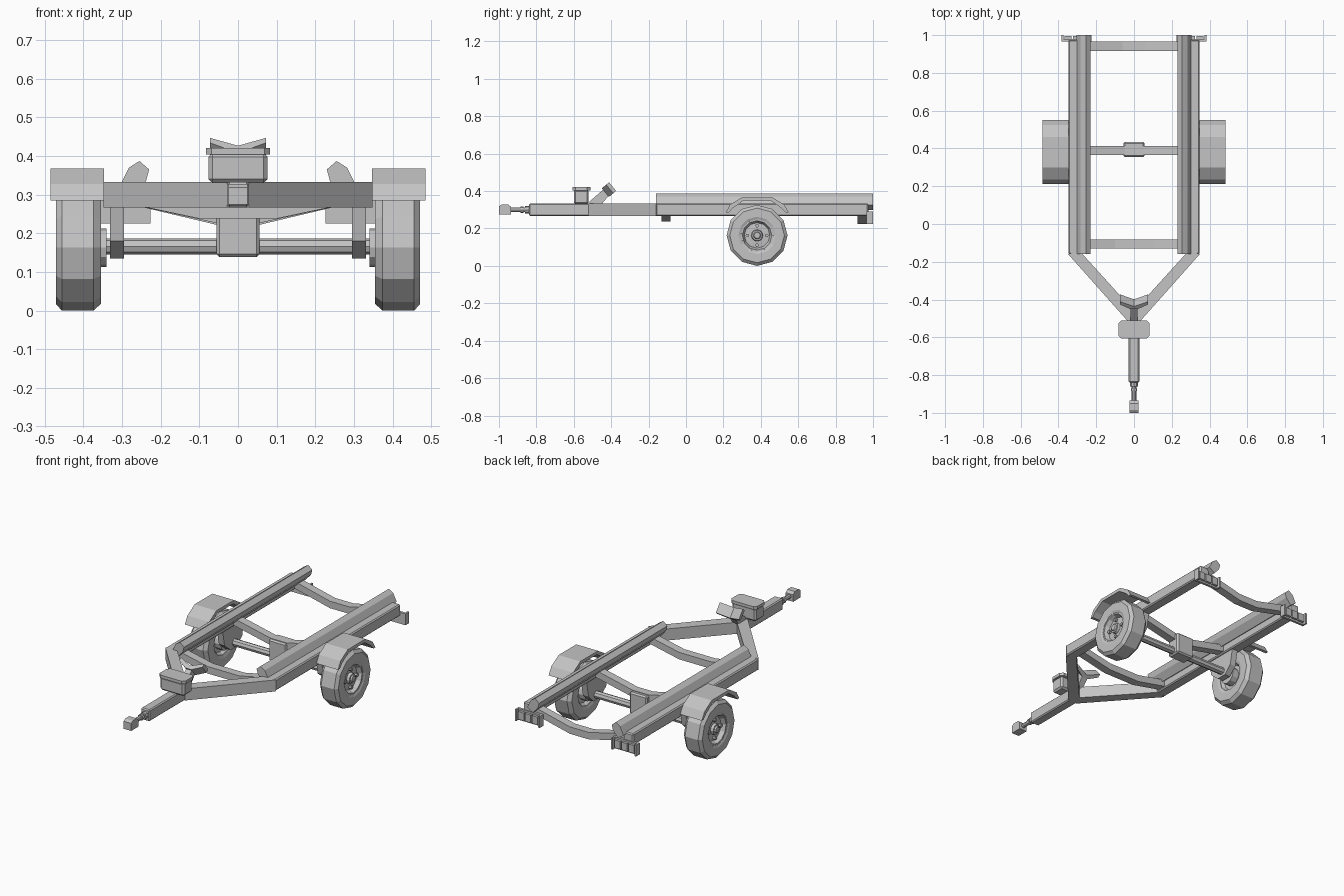
import bpy, bmesh, math
from mathutils import Vector

old = bpy.data.objects.get("Cube")
if old:
    bpy.data.objects.remove(old)

GREY = (0.55, 0.55, 0.55, 1)
metal = bpy.data.materials.new("plain grey")
metal.use_nodes = True
metal.diffuse_color = GREY
metal.node_tree.nodes["Principled BSDF"].inputs["Base Color"].default_value = GREY


def finish(name, bm, mirror=False, bevel=0):
    bmesh.ops.recalc_face_normals(bm, faces=bm.faces)
    mesh = bpy.data.meshes.new(name)
    bm.to_mesh(mesh)
    bm.free()
    mesh.materials.append(metal)
    ob = bpy.data.objects.new(name, mesh)
    bpy.context.collection.objects.link(ob)
    if bevel:
        mod = ob.modifiers.new("Chamfer", 'BEVEL')
        mod.width, mod.segments = bevel, 1
    if mirror:
        ob.modifiers.new("Mirror", 'MIRROR')
    return ob


def extrude(name, points, offset, **opts):
    """Solid from a planar 3D outline pushed along an offset."""
    bm = bmesh.new()
    face = bm.faces.new([bm.verts.new(p) for p in points])
    new = bmesh.ops.extrude_face_region(bm, geom=[face])["geom"]
    bmesh.ops.translate(bm, vec=Vector(offset),
                        verts=[v for v in new if isinstance(v, bmesh.types.BMVert)])
    return finish(name, bm, **opts)


def box(name, x, y, z, **opts):
    pts = [(x[0], y[0], z[0]), (x[1], y[0], z[0]), (x[1], y[1], z[0]), (x[0], y[1], z[0])]
    return extrude(name, pts, (0, 0, z[1] - z[0]), **opts)


def lathe(name, profile, y, z, sides, axis='X', **opts):
    """Closed (along, radius) profile turned about a line along x or y."""
    bm = bmesh.new()
    rings = []
    for i in range(sides):
        a = math.tau * i / sides
        ring = []
        for d, r in profile:
            c, s = r * math.cos(a), r * math.sin(a)
            ring.append(bm.verts.new((d, y + c, z + s) if axis == 'X' else (c, d, z + s)))
        rings.append(ring)
    n = len(profile)
    for i in range(sides):
        p, q = rings[i], rings[(i + 1) % sides]
        for j in range(n):
            k = (j + 1) % n
            bm.faces.new((p[j], p[k], q[k], q[j]))
    bmesh.ops.remove_doubles(bm, verts=bm.verts, dist=0.0001)
    return finish(name, bm, **opts)


def cylinder(name, a, b, r, y, z, sides, **opts):
    return lathe(name, [(a, 0), (a, r), (b, r), (b, 0)], y, z, sides, **opts)


LOW, HIGH = 0.267, 0.333

# Frame rails, tapered arms and drawbar
box("side_rail", (0.285, 0.348), (-0.16, 0.975), (LOW, HIGH), mirror=True, bevel=0.006)
arm = [(0.348, -0.16), (0.29, -0.14), (0.0, -0.46), (0.0, -0.5), (0.028, -0.52)]
extrude("tapered_arm", [(x, y, LOW) for x, y in arm], (0, 0, HIGH - LOW), mirror=True)
box("drawbar", (-0.028, 0.028), (-0.84, -0.48), (LOW, HIGH), bevel=0.006)

# Hitch
cylinder("hitch_collar", -0.86, -0.835, 0.02, 0, 0.3, 8, axis='Y')
cylinder("hitch_rod", -0.945, -0.83, 0.012, 0, 0.3, 8, axis='Y')
cylinder("hitch_ring", -0.885, -0.87, 0.017, 0, 0.3, 8, axis='Y')
head = [(-1, 0.275), (-0.935, 0.275), (-0.935, 0.315), (-0.95, 0.328), (-0.985, 0.328), (-1, 0.318)]
extrude("hitch_head", [(-0.024, y, z) for y, z in head], (0.048, 0, 0))

# Padded hull supports along the rails
bunk = [(0.305, 0.325), (0.282, 0.37), (0.255, 0.387), (0.23, 0.365), (0.238, 0.335), (0.27, 0.3)]
extrude("hull_support", [(x, -0.16, z) for x, z in bunk], (0, 1.16, 0), mirror=True)

# Dropped cross members: flat in the middle, rising to the rails
for name, y, low, flat in (("front", -0.13, 0.238, 0.1), ("middle", 0.365, 0.225, 0.05),
                           ("rear", 0.917, 0.223, 0.06)):
    bottom = [(-0.3, 0.28), (-flat, low), (flat, low), (0.3, 0.28)]
    top = [(x, z + 0.04) for x, z in reversed(bottom)]
    extrude(name + "_cross_member", [(x, y, z) for x, z in bottom + top], (0, 0.048, 0))

# Axle, centre block and hangers
WY, WZ = 0.38, 0.163
cylinder("axle", -0.39, 0.39, 0.021, WY + 0.01, 0.166, 8)
box("axle_block", (-0.056, 0.056), (0.355, 0.435), (0.138, 0.262), bevel=0.008)
hanger = [(0.28, 0.28), (0.3, 0.18), (0.355, 0.135), (0.415, 0.135), (0.46, 0.18), (0.48, 0.28)]
extrude("axle_hanger", [(0.295, y, z) for y, z in hanger], (0.036, 0, 0), mirror=True)

# Wheels
tyre = [(0.466, 0.087), (0.471, 0.1), (0.471, 0.146), (0.456, 0.163), (0.374, 0.163),
        (0.355, 0.146), (0.355, 0.1), (0.36, 0.082)]
lathe("tyre", tyre, WY, WZ, 12, mirror=True)
rim = [(0.38, 0), (0.38, 0.07), (0.362, 0.083), (0.464, 0.088), (0.464, 0.079),
       (0.44, 0.068), (0.445, 0)]
lathe("rim", rim, WY, WZ, 12, mirror=True)
hub = [(0.44, 0), (0.44, 0.032), (0.458, 0.028), (0.458, 0.02), (0.466, 0.016), (0.466, 0)]
lathe("hub_cap", hub, WY, WZ, 12, mirror=True)
cylinder("hub_drum", 0.34, 0.385, 0.05, WY, WZ, 12, mirror=True)
for i in range(4):
    a = i * math.pi / 2
    cylinder("wheel_nut", 0.435, 0.455, 0.01, WY + 0.052 * math.cos(a),
             WZ + 0.052 * math.sin(a), 6, mirror=True)

# Mudguards
outer = [(0.212, 0.285), (0.235, 0.327), (0.3, 0.367), (0.46, 0.367), (0.525, 0.327), (0.55, 0.285)]
inner = [(WY + (y - WY) * 0.9, z - (0.018 if z > 0.3 else 0)) for y, z in reversed(outer)]
extrude("mudguard", [(0.347, y, z) for y, z in outer + inner], (0.138, 0, 0), mirror=True)

# Winch box with an overhanging lid
box("winch_box", (-0.076, 0.076), (-0.6, -0.52), (0.33, 0.408), bevel=0.01)
lid = [(0.083, -0.59), (0.068, -0.607), (-0.068, -0.607), (-0.083, -0.59),
       (-0.083, -0.528), (-0.068, -0.511), (0.068, -0.511), (0.083, -0.528)]
extrude("winch_lid", [(x, y, 0.404) for x, y in lid], (0, 0, 0.017))

# Bow stop: leaning post and notched pad
post = [(-0.515, 0.32), (-0.46, 0.32), (-0.405, 0.385), (-0.44, 0.41), (-0.515, 0.345)]
extrude("bow_post", [(-0.018, y, z) for y, z in post], (0.036, 0, 0))
notch = [(-0.02, 0), (0.02, 0), (0.073, 0.03), (0.073, 0.05), (0, 0.018),
         (-0.073, 0.05), (-0.073, 0.03)]
extrude("bow_pad", [(x, -0.45 + 0.77 * d, 0.415 + 0.64 * d) for x, d in notch],
        (0, 0.038, -0.046))

# Rear light boards
box("light_board", (0.226, 0.384), (0.966, 0.98), (0.225, 0.29), mirror=True)
for x in (0.226, 0.374):
    box("light_board_end", (x, x + 0.01), (0.97, 1.0), (0.225, 0.29), mirror=True)
for i in range(3):
    x = 0.243 + i * 0.044
    box("light_lens", (x, x + 0.036), (0.975, 0.994), (0.235, 0.28), mirror=True)
